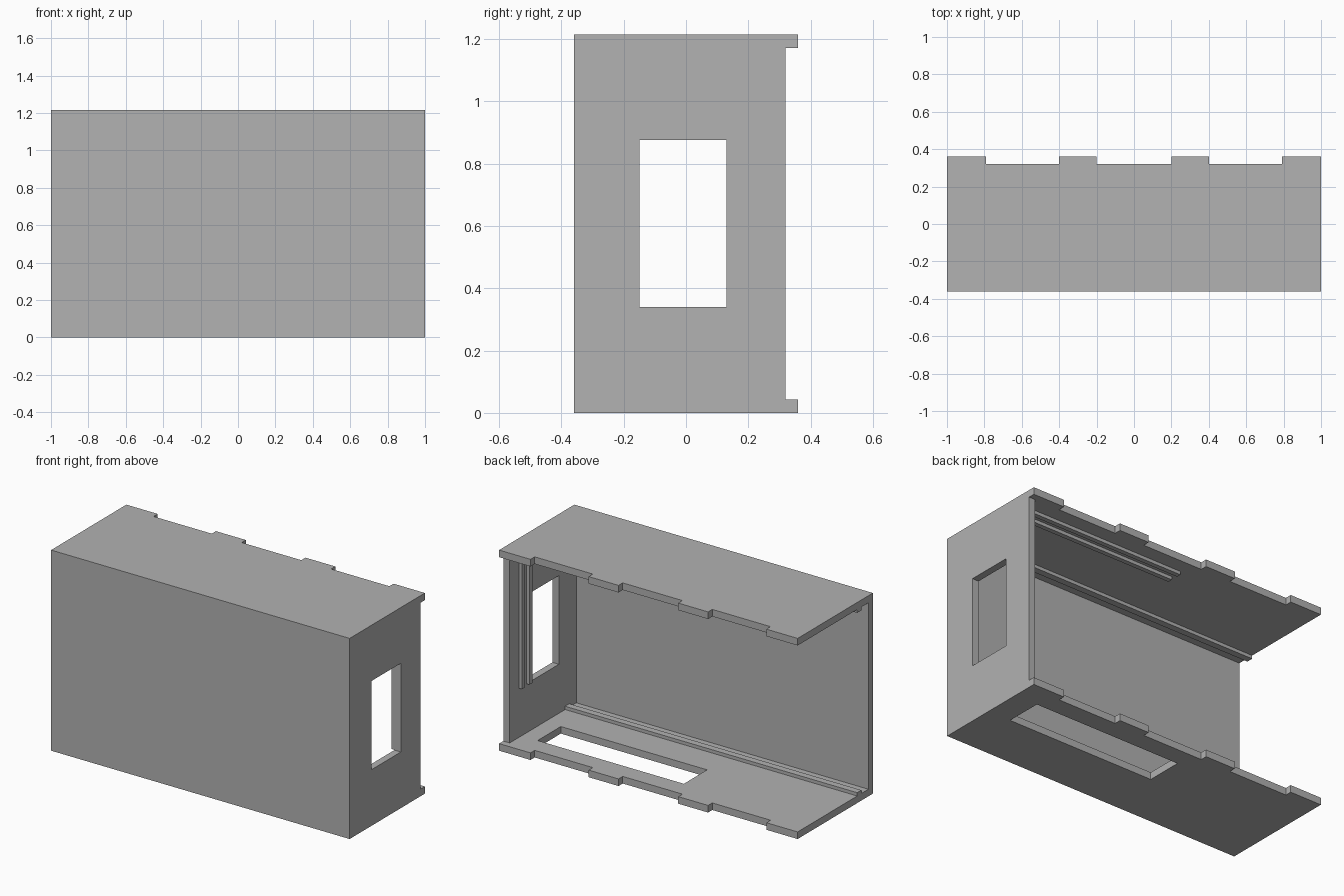
import bpy
import bmesh

if "Cube" in bpy.data.objects:
    bpy.data.objects.remove(bpy.data.objects["Cube"], do_unlink=True)

T = 0.043                      # panel thickness
H = 1.215                      # total height
FRONT, BACK, TAB = -0.36, 0.32, 0.36
INNER_X = 1 - T                # inside of the end wall
RAIL = 0.02                    # rail height

grey = bpy.data.materials.new("plain grey")
grey.use_nodes = True
grey.diffuse_color = (0.445, 0.445, 0.445, 1)
grey.node_tree.nodes["Principled BSDF"].inputs["Base Color"].default_value = grey.diffuse_color


def prism(name, outline, z0, z1):
    """Extrude a flat outline from z0 up to z1."""
    bm = bmesh.new()
    face = bm.faces.new([bm.verts.new((x, y, z0)) for x, y in outline])
    top = bmesh.ops.extrude_face_region(bm, geom=[face])["geom"]
    verts = [g for g in top if isinstance(g, bmesh.types.BMVert)]
    bmesh.ops.translate(bm, verts=verts, vec=(0, 0, z1 - z0))
    bmesh.ops.recalc_face_normals(bm, faces=bm.faces)
    mesh = bpy.data.meshes.new(name)
    bm.to_mesh(mesh)
    bm.free()
    mesh.materials.append(grey)
    obj = bpy.data.objects.new(name, mesh)
    bpy.context.collection.objects.link(obj)
    return obj


def box(name, x, y, z):
    return prism(name, [(x[0], y[0]), (x[1], y[0]), (x[1], y[1]), (x[0], y[1])], *z)


def cut(obj, x, y, z):
    """Cut a rectangular opening through a panel."""
    cutter = box("opening_cutter", x, y, z)
    cutter.hide_render = True
    mod = obj.modifiers.new("opening", "BOOLEAN")
    mod.operation, mod.solver, mod.object = "DIFFERENCE", "EXACT", cutter
    bpy.context.view_layer.objects.active = obj
    bpy.ops.object.modifier_apply(modifier=mod.name)
    bpy.data.objects.remove(cutter, do_unlink=True)


# Floor and ceiling share a back edge with four joint tabs
outline = [(-1, FRONT), (1, FRONT)]
for right, left in ((1, 0.79), (0.4, 0.2), (-0.2, -0.4), (-0.79, -1)):
    if right < 1:
        outline.append((right, BACK))
    outline += [(right, TAB), (left, TAB)]
    if left > -1:
        outline.append((left, BACK))
floor = prism("floor_panel", outline, 0, T)
ceiling = prism("ceiling_panel", outline, H - T, H)
cut(floor, (-0.13, 0.85), (-0.016, 0.206), (-0.1, 0.1))

# Front panel and the single end wall with its window
box("front_panel", (-1, 1), (FRONT, FRONT + T), (T, H - T))
wall = box("end_wall", (INNER_X, 1), (FRONT + T, BACK), (T, H - T))
cut(wall, (0.9, 1.1), (-0.15, 0.13), (0.34, 0.877))

# Long guide rails just behind the front panel
for name, z in (("floor", (T, T + RAIL)), ("ceiling", (H - T - RAIL, H - T))):
    box(name + "_guide_rail", (-1, INNER_X), (-0.25, -0.21), z)

# Paired slide rails along the ceiling and down the end wall
for name, y in (("inner", (0.132, 0.16)), ("outer", (0.203, 0.231))):
    box(name + "_ceiling_rail", (-0.13, INNER_X), y, (H - T - RAIL, H - T))
    box(name + "_wall_rail", (INNER_X - RAIL, INNER_X), y, (0.34, H - T - RAIL))
